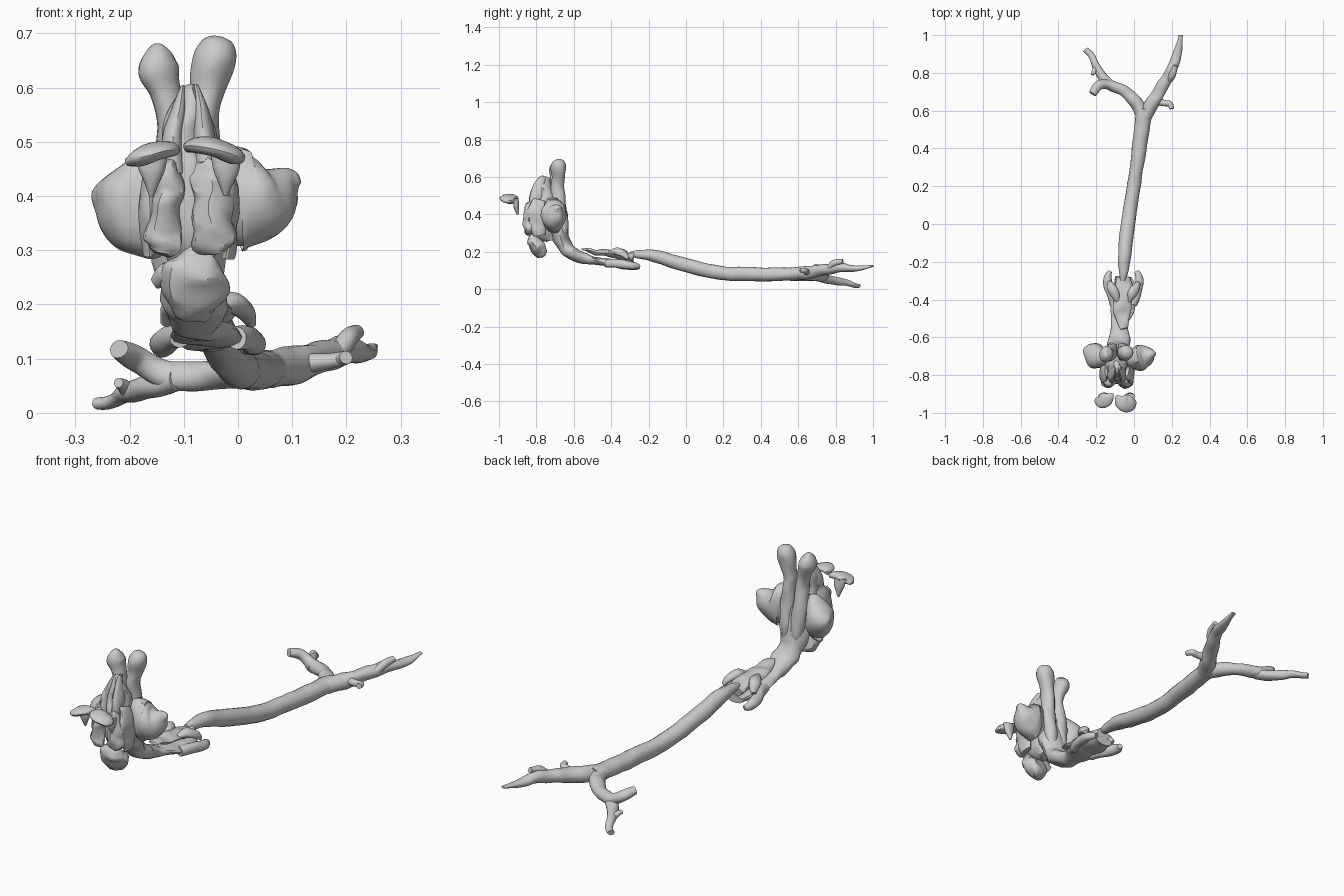
import bpy, bmesh, math
from mathutils import Vector, noise

REF = {'x': Vector((1, 0, 0)), 'y': Vector((0, 1, 0)), 'z': Vector((0, 0, 1))}


def spline(pts, t):
    # Catmull-Rom through points of any dimension
    i = min(int(t), len(pts) - 2)
    u = t - i
    p = [pts[max(0, min(len(pts) - 1, i + k))] for k in (-1, 0, 1, 2)]
    return [0.5 * (2 * b + (c - a) * u + (2 * a - 5 * b + 4 * c - d) * u * u
            + (3 * b - a - 3 * c + d) * u ** 3) for a, b, c, d in zip(*p)]


def tube(name, pts, ref='z', sides=16, steps=6, bump=0.006, freq=16):
    """Lofted organic body: each point is x, y, z, side radius, ref radius."""
    bm = bmesh.new()
    n = (len(pts) - 1) * steps
    smp = [spline(pts, k / steps) for k in range(n + 1)]
    pos = [Vector(s[:3]) for s in smp]
    rings = []
    for k, s in enumerate(smp):
        d = (pos[min(n, k + 1)] - pos[max(0, k - 1)]).normalized()
        side = d.cross(REF[ref]).normalized()
        up = side.cross(d)
        ring = []
        for j in range(sides):
            a = 2 * math.pi * j / sides
            v = pos[k] + side * max(s[3], .002) * math.cos(a) + up * max(s[4], .002) * math.sin(a)
            v += noise.noise_vector(v * freq) * bump
            ring.append(bm.verts.new(v))
        rings.append(ring)
    for r, q in zip(rings, rings[1:]):
        for j in range(sides):
            bm.faces.new((r[j], r[(j + 1) % sides], q[(j + 1) % sides], q[j]))
    bm.faces.new(rings[0][::-1])
    bm.faces.new(rings[-1])
    bmesh.ops.recalc_face_normals(bm, faces=bm.faces[:])
    me = bpy.data.meshes.new(name)
    bm.to_mesh(me)
    bm.free()
    ob = bpy.data.objects.new(name, me)
    bpy.context.collection.objects.link(ob)
    bpy.ops.object.select_all(action='DESELECT')
    ob.select_set(True)
    bpy.context.view_layer.objects.active = ob
    bpy.ops.object.shade_smooth_by_angle(angle=math.radians(40))
    return ob


# long main pipe and its fork
tube("main_pipe", [(-.06, -.3, .19, .012, .012), (-.055, -.25, .185, .025, .022), (-.05, -.17, .178, .034, .033),
                   (-.035, -.02, .135, .037, .037), (-.005, .18, .088, .036, .037), (.025, .38, .08, .038, .038),
                   (.045, .53, .08, .042, .036), (.055, .61, .082, .04, .033)], bump=.004)
tube("right_branch", [(.045, .54, .08, .035, .033), (.09, .63, .085, .036, .034), (.14, .71, .1, .032, .03),
                      (.2, .82, .118, .027, .027), (.225, .89, .112, .024, .018), (.25, 1.0, .12, .011, .005)])
tube("right_upper_twig", [(.18, .76, .115, .02, .02), (.205, .79, .138, .018, .018), (.222, .84, .152, .013, .012)])
tube("right_side_twig", [(.12, .65, .09, .02, .018), (.16, .64, .095, .016, .014), (.19, .635, .1, .015, .013),
                         (.2, .61, .103, .012, .012)], bump=.003)
tube("left_branch", [(.05, .56, .08, .035, .032), (.015, .64, .075, .034, .03), (-.05, .7, .068, .031, .027),
                     (-.13, .735, .07, .028, .025), (-.185, .735, .1, .025, .024), (-.22, .69, .115, .018, .017)])
tube("left_lower_branch", [(-.11, .72, .065, .026, .024), (-.165, .775, .048, .026, .022), (-.205, .85, .035, .021, .018),
                           (-.228, .89, .024, .018, .014), (-.26, .925, .018, .015, .011)])
tube("left_small_twig", [(-.2, .83, .035, .015, .015), (-.21, .81, .05, .013, .012), (-.22, .79, .056, .009, .009)], bump=.002)

# ridged floor between the pipe and the head, curving upward
tube("neck_floor", [(-.055, -.28, .135, .02, .045), (-.055, -.36, .138, .022, .065), (-.06, -.45, .145, .022, .06),
                    (-.075, -.53, .16, .025, .043), (-.08, -.6, .185, .035, .055), (-.085, -.655, .24, .042, .062),
                    (-.09, -.69, .33, .05, .065), (-.095, -.7, .42, .045, .06)], ref='x', bump=.012)
tube("neck_cover", [(-.05, -.55, .212, .018, .006), (-.06, -.5, .2, .036, .012), (-.06, -.44, .195, .05, .016),
                    (-.055, -.36, .185, .045, .022), (-.055, -.28, .17, .035, .022)], bump=.012)
for s, n in ((-1, "left"), (1, "right")):
    cx = -.055
    tube(n + "_neck_arm", [(cx + s * .05, -.43, .14, .02, .02), (cx + s * .075, -.35, .135, .022, .024),
                           (cx + s * .085, -.29, .125, .022, .022), (cx + s * .07, -.25, .118, .012, .012)])
    tube(n + "_neck_knob", [(cx + s * .03, -.41, .195, .012, .01), (cx + s * .045, -.37, .2, .026, .02),
                            (cx + s * .065, -.335, .19, .024, .018), (cx + s * .08, -.31, .165, .01, .01)])

# head core, bottom wedge
tube("head_core", [(-.088, -.72, .26, .03, .03), (-.088, -.75, .32, .055, .075), (-.09, -.755, .42, .068, .08),
                   (-.092, -.76, .5, .045, .065), (-.095, -.765, .56, .03, .045), (-.095, -.75, .6, .018, .02)], ref='y', bump=.015)
tube("bottom_wedge", [(-.06, -.76, .17, .01, .012), (-.07, -.775, .195, .05, .03), (-.08, -.8, .235, .065, .042),
                      (-.08, -.81, .275, .045, .035), (-.08, -.815, .31, .012, .015)], ref='y', bump=.016, freq=22)
tube("bottom_lobe", [(-.155, -.78, .24, .01, .01), (-.125, -.79, .255, .03, .022), (-.09, -.81, .25, .03, .025)], bump=.008)

for s, n in ((-1, "left"), (1, "right")):
    cx = -.09
    # pleated front panels and thin blades above them
    w = .03 if s < 0 else .037
    tube(n + "_front_panel", [(cx + s * .05, -.835, .295, w * .6, .02), (cx + s * .046, -.835, .32, w, .03),
                              (cx + s * .042, -.835, .39, w * .95, .032), (cx + s * .038, -.83, .44, w * .8, .03),
                              (cx + s * .03, -.825, .465, w * .35, .015)], ref='y', bump=.014, freq=25, sides=12)
    tube(n + "_side_panel", [(cx + s * .07, -.78, .29, .012, .03), (cx + s * .075, -.79, .36, .016, .05),
                             (cx + s * .07, -.79, .43, .018, .05), (cx + s * .055, -.78, .48, .01, .03)], ref='y', bump=.01)
    tube(n + "_blade", [(cx + s * .03, -.81, .44, .02, .03), (cx + s * .03, -.8, .5, .02, .035),
                        (cx + s * .022, -.785, .555, .014, .03), (cx + s * .014, -.76, .6, .005, .012)], ref='y', bump=.004)

# tall rear lobes with bulb tips
tube("left_rear_lobe", [(-.11, -.65, .27, .02, .015), (-.118, -.66, .34, .03, .03), (-.122, -.675, .44, .033, .035),
                        (-.122, -.69, .53, .027, .035), (-.135, -.69, .59, .03, .036), (-.146, -.69, .635, .039, .042),
                        (-.145, -.685, .664, .028, .03), (-.143, -.68, .675, .008, .008)], ref='y')
tube("right_rear_lobe", [(-.065, -.65, .27, .02, .015), (-.06, -.66, .34, .03, .03), (-.058, -.675, .44, .033, .035),
                         (-.064, -.685, .53, .027, .035), (-.055, -.68, .6, .033, .036), (-.044, -.68, .65, .039, .042),
                         (-.038, -.68, .683, .027, .03), (-.036, -.68, .695, .008, .008)], ref='y')

# broad side wings
tube("left_wing", [(-.135, -.71, .385, .04, .085), (-.165, -.71, .385, .055, .1), (-.2, -.7, .385, .068, .087),
                   (-.235, -.69, .387, .056, .06), (-.258, -.685, .388, .03, .032), (-.268, -.685, .388, .008, .008)], bump=.01)
tube("right_wing", [(-.035, -.71, .385, .04, .08), (-.005, -.71, .395, .055, .098), (.03, -.705, .395, .068, .085),
                    (.065, -.695, .405, .055, .06), (.095, -.69, .425, .03, .027), (.112, -.69, .43, .008, .008)], bump=.01)

# two detached leaf-like plates in front, with spurs pointing down
tube("left_front_leaf", [(-.205, -.935, .463, .012, .007), (-.18, -.94, .472, .033, .017), (-.15, -.93, .484, .038, .016),
                         (-.128, -.915, .487, .024, .014), (-.112, -.9, .482, .006, .008)], bump=.004)
tube("right_front_leaf", [(-.095, -.91, .488, .006, .009), (-.075, -.935, .494, .034, .015), (-.045, -.95, .488, .045, .017),
                          (-.01, -.945, .475, .04, .017), (.01, -.94, .468, .012, .008)], bump=.004)
for x, n in ((-.16, "left"), (-.022, "right")):
    tube(n + "_front_spur", [(x, -.912, .485, .03, .014), (x, -.908, .45, .024, .015), (x, -.904, .425, .014, .012),
                             (x, -.9, .4, .004, .005)], ref='y', bump=.003)
